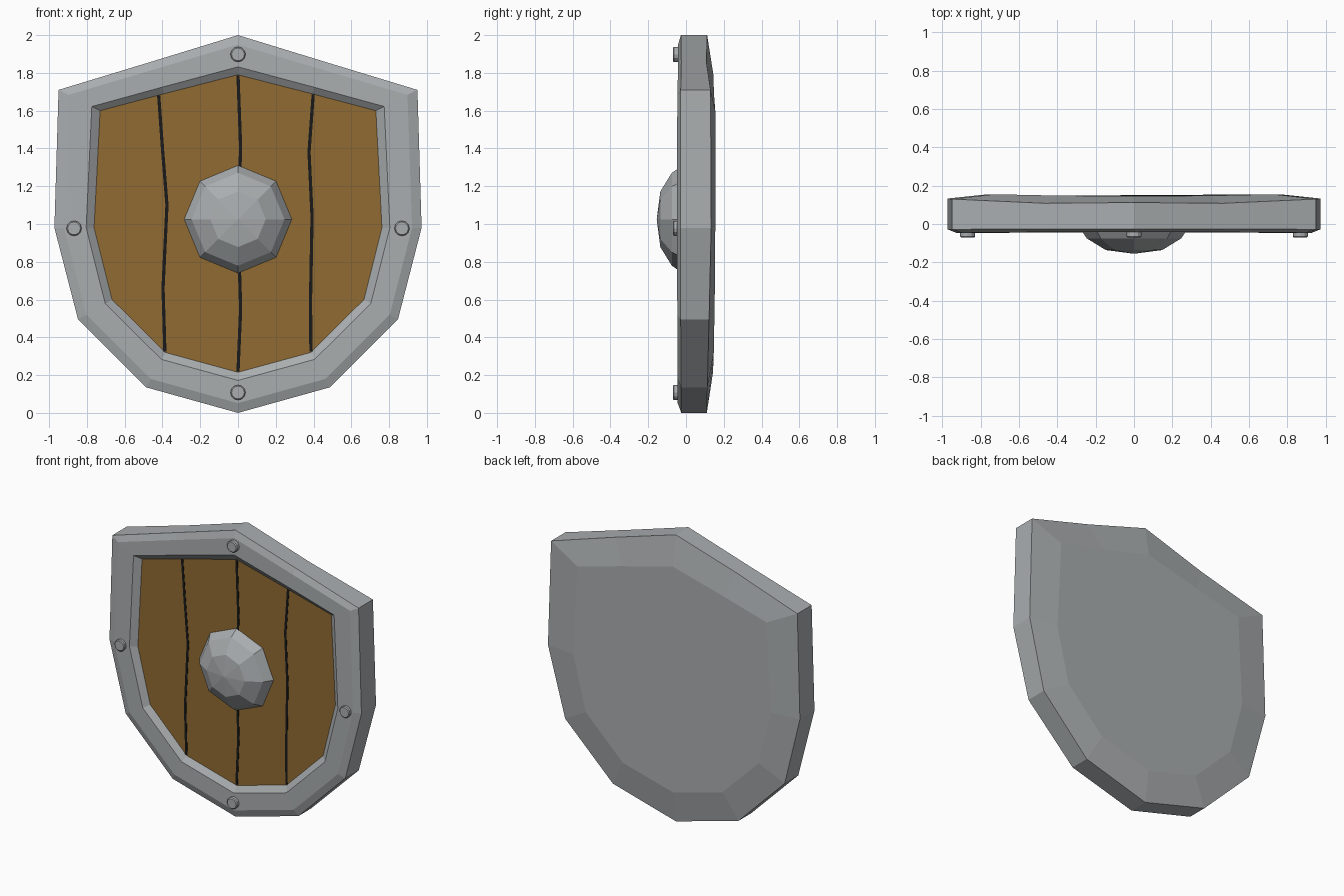
import bpy, bmesh, math
from mathutils import Matrix

if "Cube" in bpy.data.objects:
    bpy.data.objects.remove(bpy.data.objects["Cube"])


def material(name, rgb):
    m = bpy.data.materials.new(name)
    m.diffuse_color = (*rgb, 1)
    m.use_nodes = True
    m.node_tree.nodes["Principled BSDF"].inputs["Base Color"].default_value = m.diffuse_color
    return m


STEEL = material("grey steel", (0.40, 0.42, 0.43))
WOOD = material("brown wood", (0.28, 0.145, 0.032))
DARK = material("dark groove", (0.01, 0.01, 0.01))


def finish(bm, name, *mats):
    bmesh.ops.recalc_face_normals(bm, faces=bm.faces)
    mesh = bpy.data.meshes.new(name)
    bm.to_mesh(mesh)
    bm.free()
    for m in mats:
        mesh.materials.append(m)
    ob = bpy.data.objects.new(name, mesh)
    bpy.context.collection.objects.link(ob)
    return ob


def loft(bm, rings):
    """Bridge rings of points and cap both ends."""
    vs = [[bm.verts.new(p) for p in r] for r in rings]
    n = len(vs[0])
    for a, b in zip(vs, vs[1:]):
        for i in range(n):
            j = (i + 1) % n
            bm.faces.new((a[i], a[j], b[j], b[i]))
    bm.faces.new(vs[0])
    return bm.faces.new(vs[-1])


# Right half outlines, top to bottom (x, z)
OUTER = [(0, 2), (.466, 1.857), (.95, 1.71), (.972, .98), (.847, .495), (.485, .135), (0, 0)]
INNER = [(0, 1.79), (.39, 1.69), (.73, 1.60), (.762, .98), (.667, .60), (.385, .32), (0, .215)]


def ring(t, ys):
    """Full outline blended from outer (t=0) to inner (t=1), depth per point."""
    half = [(a[0] + (b[0] - a[0]) * t, y, a[1] + (b[1] - a[1]) * t)
            for a, b, y in zip(OUTER, INNER, ys)]
    return half + [(-x, y, z) for x, y, z in half[-2:0:-1]]


# Shield body: bevelled back, edge, rim, lip and wooden panel
bm = bmesh.new()
panel = loft(bm, [
    ring(1, [.145, .148, .155, .155, .152, .147, .143]),
    ring(0, [.112, .108, .13, .133, .122, .113, .11]),
    ring(0, [-.027, -.025, -.028, -.028, -.028, -.026, -.025]),
    ring(.24, [-.042, -.042, -.046, -.048, -.046, -.044, -.044]),
    ring(.80, [-.042, -.042, -.046, -.048, -.046, -.044, -.044]),
    ring(1, [-.015] * 7),
])
panel.material_index = 1
finish(bm, "shield_body", STEEL, WOOD)

# Thin dark grooves between the planks, as (x, z) paths
GROOVES = {
    "groove_left": [(-.42, 1.68), (-.40, 1.40), (-.376, 1.10), (-.397, .66), (-.387, .325)],
    "groove_middle": [(0, 1.785), (.014, 1.40), (0, 1.02), (.014, .55), (0, .22)],
    "groove_right": [(.398, 1.685), (.376, 1.38), (.392, 1.04), (.384, .60), (.386, .325)],
}
for name, path in GROOVES.items():
    bm = bmesh.new()
    w, y0, y1 = .0085, -.012, -.0175
    loft(bm, [[(x - w, y0, z), (x + w, y0, z), (x + w, y1, z), (x - w, y1, z)]
              for x, z in path])
    finish(bm, name, DARK)


def turned(name, cx, cz, sides, profile, mat):
    """Faceted part turned around the y axis from (radius, y) pairs."""
    bm = bmesh.new()
    loft(bm, [[(cx + r * math.cos(math.tau * i / sides), y,
                cz + r * math.sin(math.tau * i / sides)) for i in range(sides)]
              for r, y in profile])
    bmesh.ops.remove_doubles(bm, verts=bm.verts, dist=.0005)
    return finish(bm, name, mat)


# Central boss
turned("boss", 0, 1.025, 8,
       [(.285, -.005), (.285, -.018), (.246, -.075), (.147, -.136), (.001, -.155)], STEEL)

# Rivets on the rim
for i, (x, z) in enumerate([(0, 1.898), (-.868, .977), (.868, .977), (0, .108)]):
    turned(f"rivet_{i + 1}", x, z, 12,
           [(.04, -.03), (.04, -.064), (.034, -.07)], STEEL)
